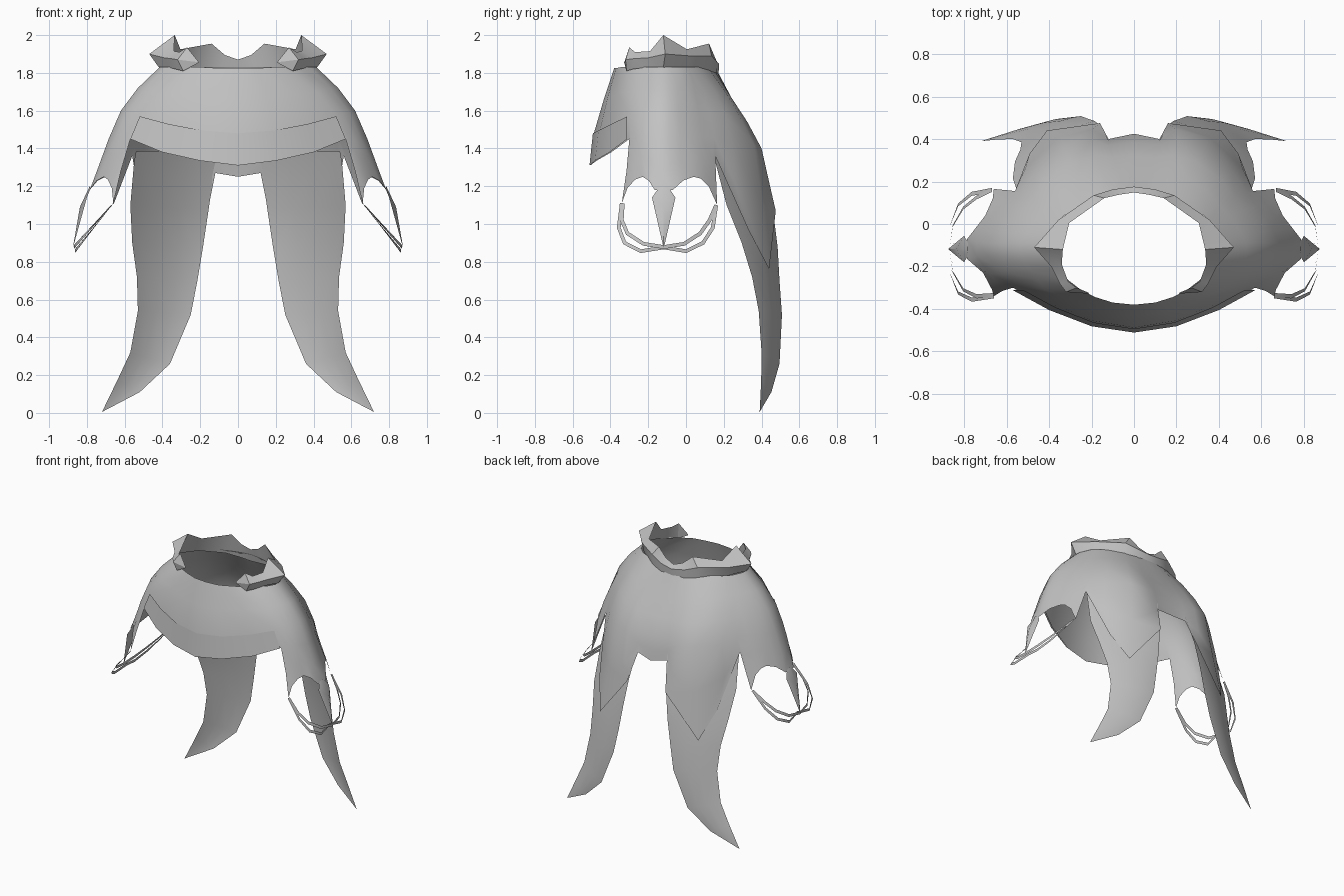
import bpy, bmesh, math
from mathutils import Vector

cloth = bpy.data.materials.new("grey_cloth")
cloth.diffuse_color = (0.54, 0.54, 0.54, 1)


def finish(ob, angle):
    """Colour, mirror and smooth one part."""
    ob.data.materials.append(cloth)
    bpy.ops.object.select_all(action='DESELECT')
    ob.select_set(True)
    bpy.context.view_layer.objects.active = ob
    m = ob.modifiers.new("mirror", 'MIRROR')
    m.use_clip = True
    m.merge_threshold = 0.002
    bpy.ops.object.modifier_apply(modifier=m.name)
    bpy.ops.object.shade_smooth_by_angle(angle=math.radians(angle))


def sheets(name, grids, angle=40, closed=False):
    """Skin each grid of columns (top to bottom) and weld shared edges."""
    bm = bmesh.new()
    for cols in grids:
        vs = [[bm.verts.new(p) for p in c] for c in cols]
        for a, b in zip(vs, vs[1:]):
            n = min(len(a), len(b))
            for r in range(n if closed else n - 1):
                s = (r + 1) % n
                bm.faces.new((a[r], a[s], b[s], b[r]))
    bmesh.ops.remove_doubles(bm, verts=bm.verts, dist=0.001)
    if closed:
        bmesh.ops.recalc_face_normals(bm, faces=bm.faces)
    me = bpy.data.meshes.new(name)
    bm.to_mesh(me)
    bm.free()
    ob = bpy.data.objects.new(name, me)
    bpy.context.collection.objects.link(ob)
    finish(ob, angle)


# Mantle: front panel, columns from centre to side
front_edge = [(.25, -.31, 1.83), (.42, -.308, 1.70), (.52, -.30, 1.57), (.57, -.30, 1.45)]
front = [
    [(0, -.38, 1.825), (0, -.435, 1.66), (0, -.488, 1.48), (0, -.506, 1.31)],
    [(.10, -.37, 1.825), (.15, -.415, 1.67), (.19, -.456, 1.495), (.20, -.474, 1.335)],
    [(.18, -.345, 1.83), (.30, -.36, 1.69), (.37, -.383, 1.53), (.40, -.395, 1.38)],
    front_edge]

# Mantle: shoulder drape with scalloped hem, columns from front to back
back_edge = [(.33, .04, 1.83), (.40, .09, 1.71), (.47, .125, 1.59), (.53, .15, 1.46), (.56, .155, 1.36)]
key = [
    front_edge + [(.62, -.315, 1.28), (.66, -.34, 1.11)],
    front_edge[:3] + [(.58, -.295, 1.45), (.63, -.305, 1.30), (.668, -.31, 1.19)],
    [(.38, -.21, 1.83), (.49, -.22, 1.72), (.59, -.23, 1.59), (.645, -.235, 1.46), (.68, -.235, 1.36), (.71, -.23, 1.25)],
    [(.415, -.15, 1.83), (.53, -.15, 1.72), (.62, -.15, 1.60), (.685, -.15, 1.45), (.74, -.15, 1.30), (.785, -.165, 1.18)],
    [(.415, -.09, 1.83), (.53, -.09, 1.72), (.62, -.09, 1.60), (.685, -.09, 1.45), (.74, -.085, 1.30), (.785, -.07, 1.18)],
    [(.38, -.01, 1.83), (.48, .0, 1.72), (.57, .01, 1.59), (.63, .02, 1.46), (.67, .03, 1.36), (.70, .04, 1.25)],
    back_edge[:4] + [(.585, .14, 1.34), (.665, .12, 1.20)],
    back_edge + [(.66, .165, 1.10)]]
shoulder = [key[0]]
for i, (a, b) in enumerate(zip(key, key[1:])):
    if i in (1, 2, 4, 5):  # extra column rounds the scallop
        mid = [Vector(p).lerp(Vector(q), .5) for p, q in zip(a, b)]
        mid[-1].z += .015
        shoulder.append(mid)
    shoulder.append(b)

# Mantle: back drape with a pointed flap over each tail, side to centre
back = [
    back_edge + [back_edge[-1]],
    [(.26, .075, 1.83), (.345, .155, 1.70), (.415, .205, 1.58), (.465, .245, 1.42), (.51, .265, 1.20), (.492, .33, .97)],
    [(.18, .115, 1.83), (.25, .215, 1.69), (.30, .29, 1.56), (.33, .36, 1.42), (.36, .405, 1.10), (.41, .44, .76)],
    [(.10, .14, 1.83), (.15, .24, 1.67), (.18, .325, 1.54), (.20, .40, 1.40), (.20, .445, 1.20), (.16, .475, 1.07)],
    [(.05, .15, 1.83), (.07, .24, 1.67), (.10, .315, 1.54), (.12, .37, 1.42), (.12, .39, 1.33), (.12, .40, 1.27)],
    [(0, .155, 1.83), (0, .24, 1.67), (0, .325, 1.54), (0, .385, 1.42), (0, .41, 1.33), (0, .425, 1.25)]]
sheets("mantle", [front, shoulder, back])

# Thin band along the front hem
band = [[(x, y - .005 - .012 * x, z) for x, y, z in col[2:4]] for col in front]
sheets("front_hem_band", [band])

# Tails: outer edge, inner edge and outward bulge at each level
levels = [
    ((.54, .145, 1.385), (.12, .37, 1.39), .03),
    ((.55, .155, 1.33), (.12, .39, 1.33), .035),
    ((.57, .215, 1.10), (.155, .46, 1.08), .03),
    ((.56, .295, .90), (.185, .485, .88), .025),
    ((.535, .35, .72), (.215, .495, .70), .025),
    ((.53, .385, .54), (.25, .508, .52), .022),
    ((.57, .40, .32), (.36, .495, .26), .015),
    ((.64, .398, .17), (.52, .452, .11), .008),
    ((.72, .39, .005), (.72, .39, .005), 0)]
tail = []
for t in (0, .1, .35, .65, .9, 1):
    col = []
    for outer, inner, bulge in levels:
        p = Vector(outer).lerp(Vector(inner), t)
        p.y += bulge * 4 * t * (1 - t)
        col.append(p)
    tail.append(col)
sheets("tails", [tail])

# Collar: triangular section (top, outer ridge, bottom), front tip to back
collar = [
    [(.21, -.325, 1.86), (.212, -.328, 1.857), (.21, -.325, 1.853)],
    [(.27, -.30, 1.935), (.32, -.32, 1.87), (.29, -.315, 1.81)],
    [(.31, -.27, 1.91), (.35, -.28, 1.875), (.33, -.28, 1.82)],
    [(.34, -.19, 1.915), (.39, -.20, 1.88), (.37, -.205, 1.83)],
    [(.335, -.12, 2.0), (.47, -.11, 1.90), (.42, -.12, 1.83)],
    [(.305, .005, 1.925), (.355, .02, 1.89), (.34, .015, 1.82)],
    [(.14, .122, 1.955), (.19, .135, 1.89), (.19, .125, 1.80)],
    [(.07, .138, 1.895), (.10, .163, 1.86), (.10, .16, 1.78)],
    [(0, .148, 1.87), (0, .176, 1.845), (0, .17, 1.77)]]
sheets("collar", [collar], 25, closed=True)

# Arrow-shaped spike below each shoulder
tip = (.875, -.118, .87)
spike = [
    [(.78, -.145, 1.19), (.80, -.18, 1.14), tip],
    [(.785, -.118, 1.20), (.837, -.118, 1.09), tip],
    [(.78, -.09, 1.19), (.80, -.056, 1.14), tip]]
sheets("spikes", [spike, [spike[2], spike[0]]], 25)

# Twin flat cords hanging from the drape corners, given as (y, z)
cords = {
    "outer_cord": (.80, [(-.34, 1.11), (-.356, .98), (-.325, .9), (-.24, .856), (-.118, .876),
                         (0, .856), (.09, .9), (.142, .98), (.16, 1.10)]),
    "inner_cord": (.90, [(-.335, 1.11), (-.34, 1.02), (-.31, .95), (-.225, .895), (-.118, .878),
                         (-.01, .895), (.075, .95), (.125, 1.02), (.16, 1.10)])}
for name, (slope, path) in cords.items():
    strip = []
    for i, (y, z) in enumerate(path):
        a, b = path[max(i - 1, 0)], path[min(i + 1, len(path) - 1)]
        d = Vector((b[0] - a[0], b[1] - a[1])).normalized() * .01
        x = .66 + slope * (1.11 - z)
        strip.append([(x, y - d.y, z + d.x), (x, y + d.y, z - d.x)])
    sheets(name, [strip], 60)
